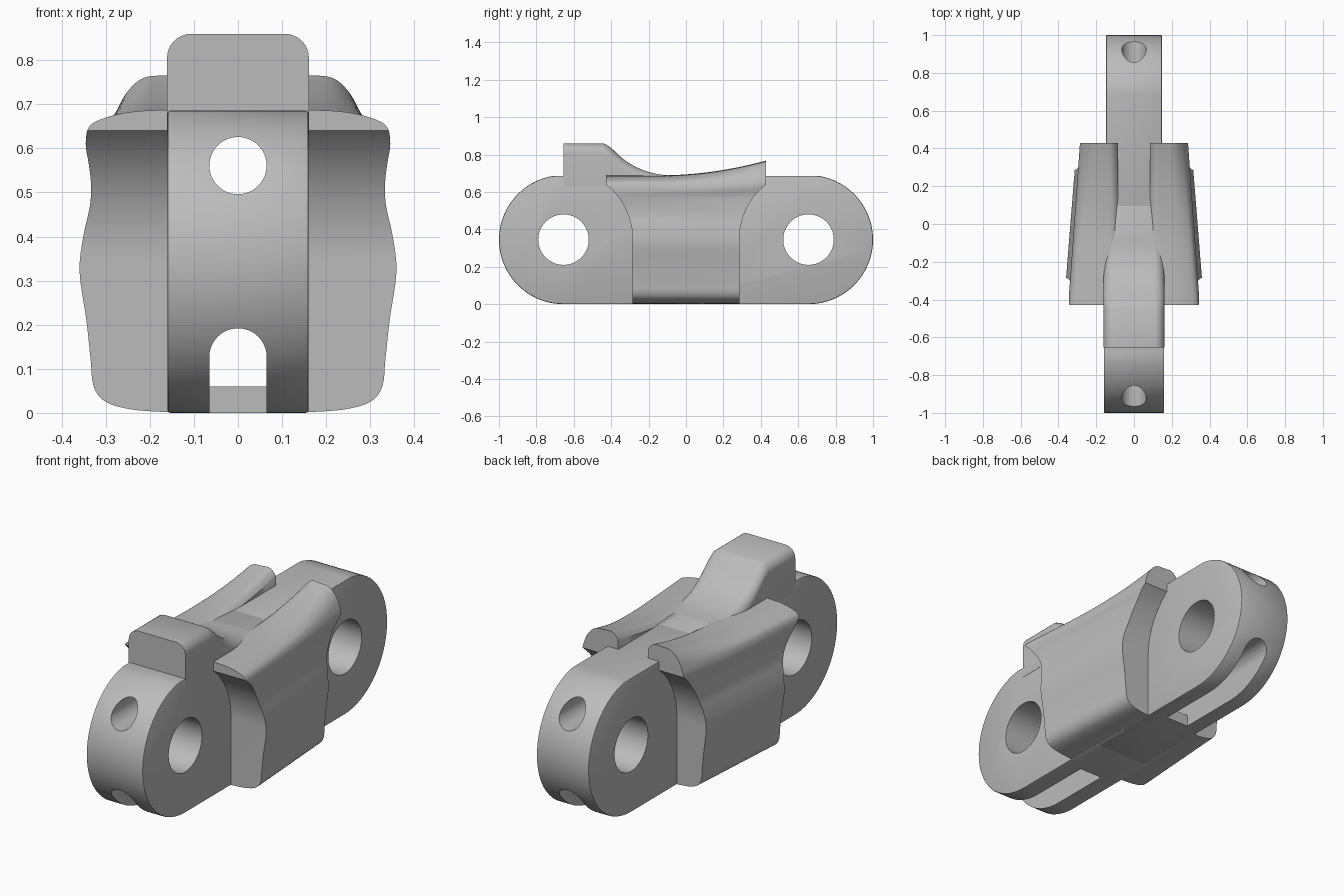
import bpy, bmesh, math
from mathutils import Vector

cube = bpy.data.objects.get("Cube")
if cube:
    bpy.data.objects.remove(cube, do_unlink=True)

grey = bpy.data.materials.new("satin_grey")
grey.use_nodes = True
COLOUR = (0.5, 0.5, 0.5, 1)
grey.diffuse_color = COLOUR
grey.node_tree.nodes["Principled BSDF"].inputs["Base Color"].default_value = COLOUR

MID, R = 0.345, 0.345      # height and radius of the rounded ends
PIN_Y = 0.655              # pin hole position


def loft(name, rings):
    """Skin a row of equal closed rings and cap both ends."""
    bm = bmesh.new()
    rows = [[bm.verts.new(p) for p in ring] for ring in rings]
    n = len(rows[0])
    for a, b in zip(rows, rows[1:]):
        for i in range(n):
            j = (i + 1) % n
            bm.faces.new((a[i], a[j], b[j], b[i]))
    bm.faces.new(rows[0])
    bm.faces.new(rows[-1])
    bmesh.ops.recalc_face_normals(bm, faces=bm.faces)
    mesh = bpy.data.meshes.new(name)
    bm.to_mesh(mesh)
    bm.free()
    mesh.materials.append(grey)
    obj = bpy.data.objects.new(name, mesh)
    bpy.context.collection.objects.link(obj)
    return obj


def prism_x(name, pts, half):
    return loft(name, [[(x, y, z) for y, z in pts] for x in (-half, half)])


def prism_y(name, pts, y0, y1):
    return loft(name, [[(x, y, z) for x, z in pts] for y in (y0, y1)])


def arc(cx, cz, r, a0, a1, n):
    angles = [math.radians(a0 + (a1 - a0) * i / n) for i in range(n + 1)]
    return [(cx + r * math.cos(a), cz + r * math.sin(a)) for a in angles]


def apply_mod(obj, kind, **settings):
    mod = obj.modifiers.new(kind.title(), kind)
    for key, value in settings.items():
        setattr(mod, key, value)
    bpy.context.view_layer.objects.active = obj
    bpy.ops.object.modifier_apply(modifier=mod.name)


def boolean(obj, tool, operation="DIFFERENCE"):
    apply_mod(obj, "BOOLEAN", object=tool, operation=operation, solver="EXACT")
    bpy.data.objects.remove(tool, do_unlink=True)


def smooth(obj, angle=35):
    bpy.ops.object.select_all(action="DESELECT")
    obj.select_set(True)
    bpy.context.view_layer.objects.active = obj
    bpy.ops.object.shade_smooth_by_angle(angle=math.radians(angle))


def spline(pts, steps=4):
    """Catmull-Rom resampling of an open list of points."""
    v = [Vector(p) for p in pts]
    v = [v[0]] + v + [v[-1]]
    out = []
    for a, b, c, d in zip(v, v[1:], v[2:], v[3:]):
        for k in range(steps):
            t = k / steps
            out.append(0.5 * (2 * b + (c - a) * t + (2 * a - 5 * b + 4 * c - d) * t * t
                              + (3 * b - a - 3 * c + d) * t ** 3))
    return out + [v[-1]]


# Body: two overlapping lugs, the rear one slightly narrower
def lug(name, side, half):
    pts = arc(PIN_Y, MID, R, -90, 90, 48) + [(-0.1, MID + R - 0.004), (-0.1, 0)]
    pts = [(side * y, min(z, 0.686)) for y, z in pts]
    obj = prism_x(name, pts, half)
    apply_mod(obj, "BEVEL", width=0.006, segments=2, limit_method="ANGLE",
              angle_limit=math.radians(60))
    # Cross pin hole, lengthwise bore, arched channel open to the bottom
    boolean(obj, prism_x("pin_cutter", arc(side * PIN_Y, MID, 0.135, 0, 352.5, 47), 0.3))
    boolean(obj, prism_y("bore_cutter", arc(0, 0.561, 0.065, 0, 350, 35), -1.2, 1.2))
    arch = arc(0, 0.127, 0.065, 0, 180, 20)
    low = [(-0.065, -0.1), (0.065, -0.1)]
    boolean(obj, prism_y("channel_cutter", arch + low, side * 0.33, side * 1.2))
    floor = [(-0.065, 0.06), (0.065, 0.06)]
    boolean(obj, prism_y("tunnel_cutter", arch + floor, -0.34, 0.34))
    smooth(obj)


lug("front_lug", -1, 0.16)
lug("rear_lug", 1, 0.148)

# Tooth on top, with a ramp running back down to the deck
ramp = spline([(-0.44, 0.86), (-0.40, 0.835), (-0.33, 0.772), (-0.25, 0.725),
               (-0.15, 0.695), (-0.05, 0.686), (0.05, 0.678)])
rings = []
for y, top in [(-0.655, 0.86)] + [tuple(p) for p in ramp]:
    r = min(0.055, top - 0.632)
    ring = arc(0.161 - r, top - r, r, 0, 90, 8) + arc(r - 0.161, top - r, r, 90, 180, 8)
    rings.append([(x, y, z) for x, z in ring + [(-0.161, 0.63), (0.161, 0.63)]])
smooth(loft("tooth", rings))

# Side wings: a wavy section that tapers and sweeps upward to the rear
lower = [(0.085, 0), (0.17, 0.002), (0.25, 0.008), (0.31, 0.025), (0.338, 0.06),
         (0.345, 0.12), (0.355, 0.21), (0.371, 0.32), (0.362, 0.40), (0.345, 0.47),
         (0.341, 0.52)]
upper_front = [(0.345, 0.57), (0.348, 0.61), (0.337, 0.65), (0.30, 0.67),
               (0.24, 0.683), (0.17, 0.687), (0.11, 0.687), (0.085, 0.67)]
upper_rear = [(0.276, 0.58), (0.286, 0.64), (0.272, 0.69), (0.25, 0.73),
              (0.215, 0.76), (0.165, 0.766), (0.115, 0.766), (0.085, 0.735)]
front = spline(lower + upper_front)
rear = spline([(x * 0.815, z) for x, z in lower] + upper_rear)


def wing_ring(y, side):
    taper = (y + 0.43) / 0.86
    lift = (max(0, y + 0.15) / 0.58) ** 2
    return [(side * (a.x + (b.x - a.x) * taper), y, a.y + (b.y - a.y) * lift)
            for a, b in zip(front, rear)]


# Side outline of a wing: straight below, flaring around each rounded end
flare = [(0.285, -0.1)] + arc(0.66, MID, 0.375, 180, 128.1, 20)
flare.append((flare[-1][0], 1))
outline = flare + [(-y, z) for y, z in reversed(flare)]

for name, side in (("left_wing", 1), ("right_wing", -1)):
    wing = loft(name, [wing_ring(-0.46 + 0.92 * i / 24, side) for i in range(25)])
    boolean(wing, prism_x("flare_cutter", outline, 0.6), "INTERSECT")
    smooth(wing, 40)
